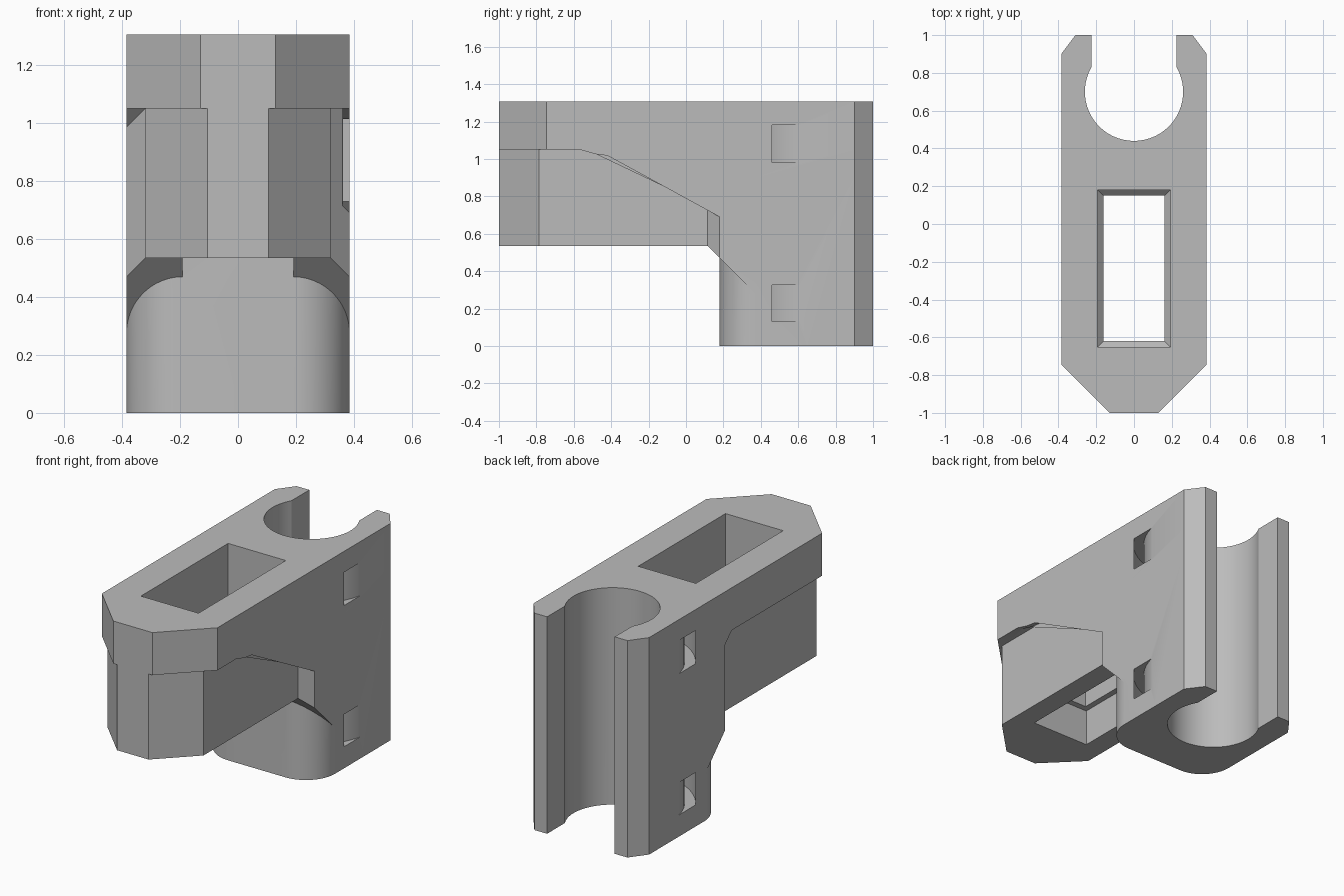
import bpy, bmesh
from math import cos, sin, pi, acos

cube = bpy.data.objects.get("Cube")
if cube:
    bpy.data.objects.remove(cube, do_unlink=True)

HALF, TOP, STEP, UNDER = 0.385, 1.306, 1.05, 0.535
HOLE_Y, HOLE_R, MOUTH = 0.70, 0.26, 0.225

grey = bpy.data.materials.new("light_grey")
grey.use_nodes = True
grey.diffuse_color = (0.5, 0.5, 0.5, 1)
grey.node_tree.nodes["Principled BSDF"].inputs["Base Color"].default_value = (0.5, 0.5, 0.5, 1)


def loft(name, rings):
    """Closed solid through matching rings of 3D points."""
    bm = bmesh.new()
    loops = [[bm.verts.new(p) for p in ring] for ring in rings]
    n = len(loops[0])
    for a, b in zip(loops, loops[1:]):
        for i in range(n):
            j = (i + 1) % n
            bm.faces.new((a[i], a[j], b[j], b[i]))
    caps = [bm.faces.new(loops[0][::-1]), bm.faces.new(loops[-1])]
    bmesh.ops.triangulate(bm, faces=caps)
    bmesh.ops.recalc_face_normals(bm, faces=bm.faces)
    mesh = bpy.data.meshes.new(name)
    bm.to_mesh(mesh)
    bm.free()
    ob = bpy.data.objects.new(name, mesh)
    bpy.context.collection.objects.link(ob)
    return ob


def plan(name, pts, z0, z1):
    return loft(name, [[(x, y, z) for x, y in pts] for z in (z0, z1)])


def side(name, pts, x0, x1):
    return loft(name, [[(x, y, z) for y, z in pts] for x in (x0, x1)])


def mirrored(pts):
    return pts + [(-x, y) for x, y in reversed(pts)]


def arc(cy, r, a0, a1, n, cx=0.0):
    return [(cx + r * cos(a0 + (a1 - a0) * i / n), cy + r * sin(a0 + (a1 - a0) * i / n))
            for i in range(n + 1)]


def combine(target, tool, operation):
    mod = target.modifiers.new("combine", 'BOOLEAN')
    mod.operation, mod.object, mod.solver = operation, tool, 'EXACT'
    graph = bpy.context.evaluated_depsgraph_get()
    graph.update()
    mesh = bpy.data.meshes.new_from_object(target.evaluated_get(graph))
    target.modifiers.clear()
    target.data = mesh
    bpy.data.objects.remove(tool, do_unlink=True)


# Upper plate and the narrower body beneath it
back = [(HALF, 0.9), (0.31, 1)]
body = plan("clamp_body", mirrored([(0.13, -1), (HALF, -0.745)] + back), STEP, TOP)
core = plan("core", mirrored([(0.105, -1), (0.32, -0.785), (0.32, 0.115), (HALF, 0.18)] + back),
            0, STEP + 0.1)
wedge = side("wedge", [(-1.1, UNDER), (0.115, UNDER), (0.75, -0.1), (-1.1, -0.1)], -0.6, 0.6)
combine(core, wedge, 'DIFFERENCE')
combine(body, core, 'UNION')

# Rear leg with rounded front corners
corner = arc(0.375, 0.195, -pi / 2, 0, 16, cx=HALF - 0.195)
combine(body, plan("leg", mirrored(corner + back), 0, 0.9), 'UNION')

# Gusset under one edge of the plate, stepped lip under the other
combine(body, side("gusset", [(0.115, STEP), (0.18, 0.985), (0.25, 0.985), (0.25, 1.1),
                              (0.115, 1.1)], -HALF, -0.3), 'UNION')
combine(body, side("lip", [(-0.57, STEP), (-0.48, 1.025), (-0.4, 1.015), (0.14, 1.015),
                           (0.14, 0.73), (0.18, 0.69), (0.25, 0.69), (0.25, 1.1), (-0.57, 1.1)],
                   0.36, HALF), 'UNION')

# Rectangular through slot with an inner ledge
rings = []
for inset, z in ((0, 0.1), (0, 0.755), (0.03, 0.76), (0.03, 0.87), (0, 0.9), (0, 1.5)):
    x, y0, y1 = 0.192 - inset, -0.65 + inset, 0.18 - inset
    rings.append([(-x, y0, z), (x, y0, z), (x, y1, z), (-x, y1, z)])
combine(body, loft("slot", rings), 'DIFFERENCE')

# Round rod seat opening through the back
a = acos(MOUTH / HOLE_R)
seat = arc(HOLE_Y, HOLE_R, a, -pi - a, 64) + [(-MOUTH, 1.2), (MOUTH, 1.2)]
combine(body, plan("rod_seat", seat, -0.1, 1.5), 'DIFFERENCE')

# Curved strap channels around the seat
for z0, z1 in ((0.13, 0.325), (0.98, 1.18)):
    ring = arc(HOLE_Y, 0.454, pi, 2 * pi, 48) + arc(HOLE_Y, 0.394, 2 * pi, pi, 48)
    combine(body, plan("strap_channel", ring, z0, z1), 'DIFFERENCE')

body.data.materials.clear()
body.data.materials.append(grey)
for p in body.data.polygons:
    p.material_index = 0
bpy.ops.object.select_all(action='DESELECT')
body.select_set(True)
bpy.context.view_layer.objects.active = body
bpy.ops.object.shade_smooth_by_angle(angle=0.4)
